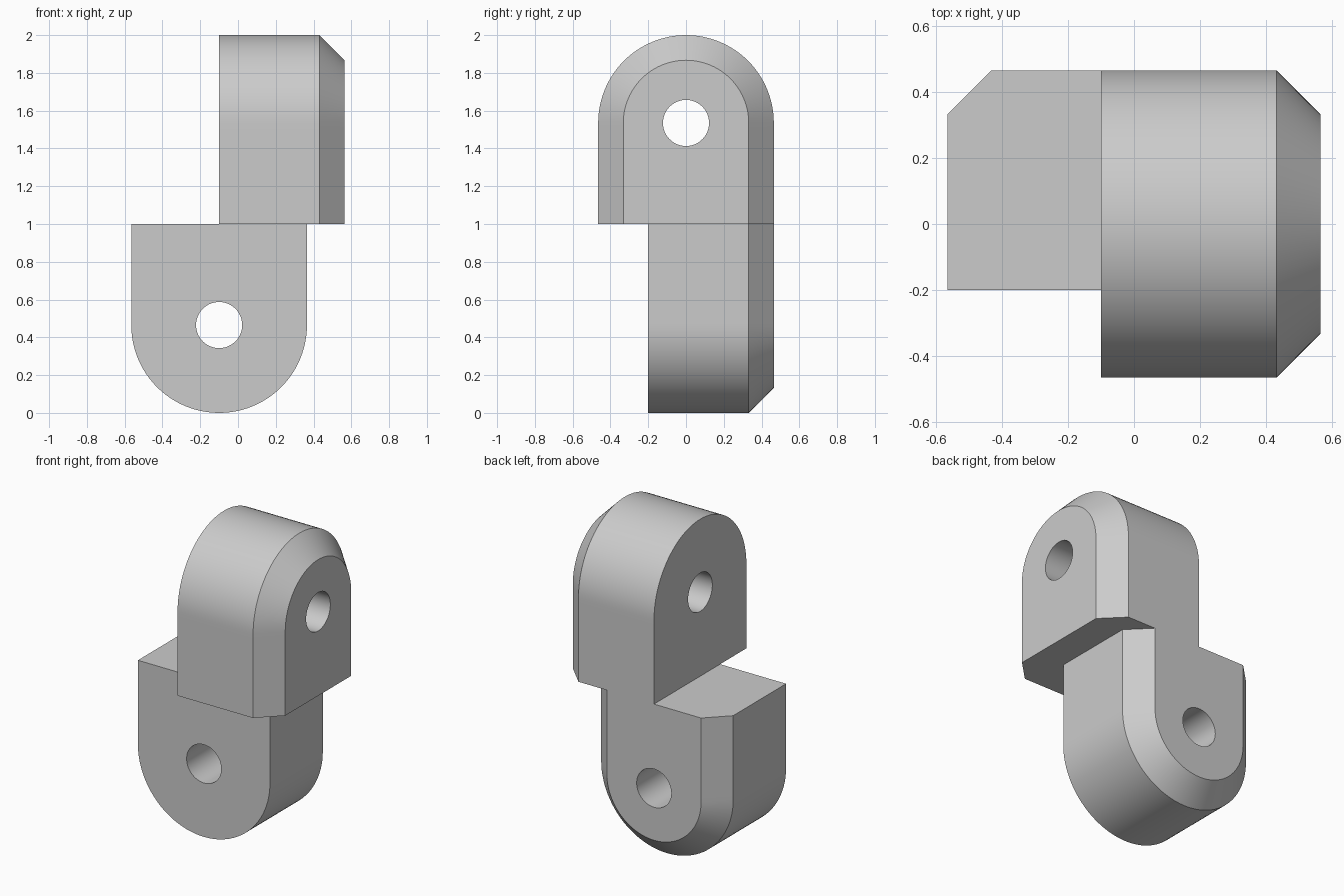
import bpy, bmesh
from math import cos, sin, pi, radians
from mathutils import Matrix

cube = bpy.data.objects.get("Cube")
if cube:
    bpy.data.objects.remove(cube, do_unlink=True)

grey = bpy.data.materials.new("plain grey")
grey.use_nodes = True
colour = (0.6, 0.6, 0.6, 1)
grey.diffuse_color = colour
grey.node_tree.nodes["Principled BSDF"].inputs["Base Color"].default_value = colour

RADIUS, BASE, HOLE = 0.465, 0.535, 0.122
DEPTH, CHAMFER = 0.665, 0.133
SEGMENTS = 96


def arch(radius, base, d):
    """Outline with a round top and a square base, at depth d."""
    pts = []
    for i in range(SEGMENTS):
        c, s = cos(2 * pi * i / SEGMENTS), sin(2 * pi * i / SEGMENTS)
        if i <= SEGMENTS // 2:
            pts.append((radius * c, radius * s, d))
        else:
            m = max(abs(c), abs(s))
            pts.append((radius * c / m, base * s / m, d))
    return pts


def lug(name, matrix):
    """Drilled lug with one chamfered face; local axes are width, height, depth."""
    bm = bmesh.new()
    outlines = [
        arch(HOLE, HOLE, 0),
        arch(RADIUS, BASE, 0),
        arch(RADIUS, BASE, DEPTH - CHAMFER),
        arch(RADIUS - CHAMFER, BASE, DEPTH),
        arch(HOLE, HOLE, DEPTH),
    ]
    # Round off the lower half of the hole
    for k in (0, -1):
        outlines[k] = [(HOLE * cos(2 * pi * i / SEGMENTS),
                        HOLE * sin(2 * pi * i / SEGMENTS), p[2])
                       for i, p in enumerate(outlines[k])]
    rings = [[bm.verts.new(p) for p in pts] for pts in outlines]
    for a, b in zip(rings, rings[1:] + rings[:1]):
        for i in range(SEGMENTS):
            j = (i + 1) % SEGMENTS
            bm.faces.new((a[i], a[j], b[j], b[i]))
    bm.transform(matrix)
    bmesh.ops.recalc_face_normals(bm, faces=bm.faces)
    mesh = bpy.data.meshes.new(name)
    bm.to_mesh(mesh)
    bm.free()
    mesh.materials.append(grey)
    obj = bpy.data.objects.new(name, mesh)
    bpy.context.collection.objects.link(obj)
    bpy.ops.object.select_all(action='DESELECT')
    obj.select_set(True)
    bpy.context.view_layer.objects.active = obj
    bpy.ops.object.shade_smooth_by_angle(angle=radians(30))
    return obj


# Upper lug: bored left to right, chamfered on the left face
lug("upper_lug", Matrix(((0, 0, 1, -0.1), (1, 0, 0, 0),
                         (0, 1, 0, 1.535), (0, 0, 0, 1))))
# Lower lug: upside down, bored front to back, chamfered on the back face
lug("lower_lug", Matrix(((1, 0, 0, -0.1), (0, 0, 1, -0.2),
                         (0, -1, 0, 0.465), (0, 0, 0, 1))))
